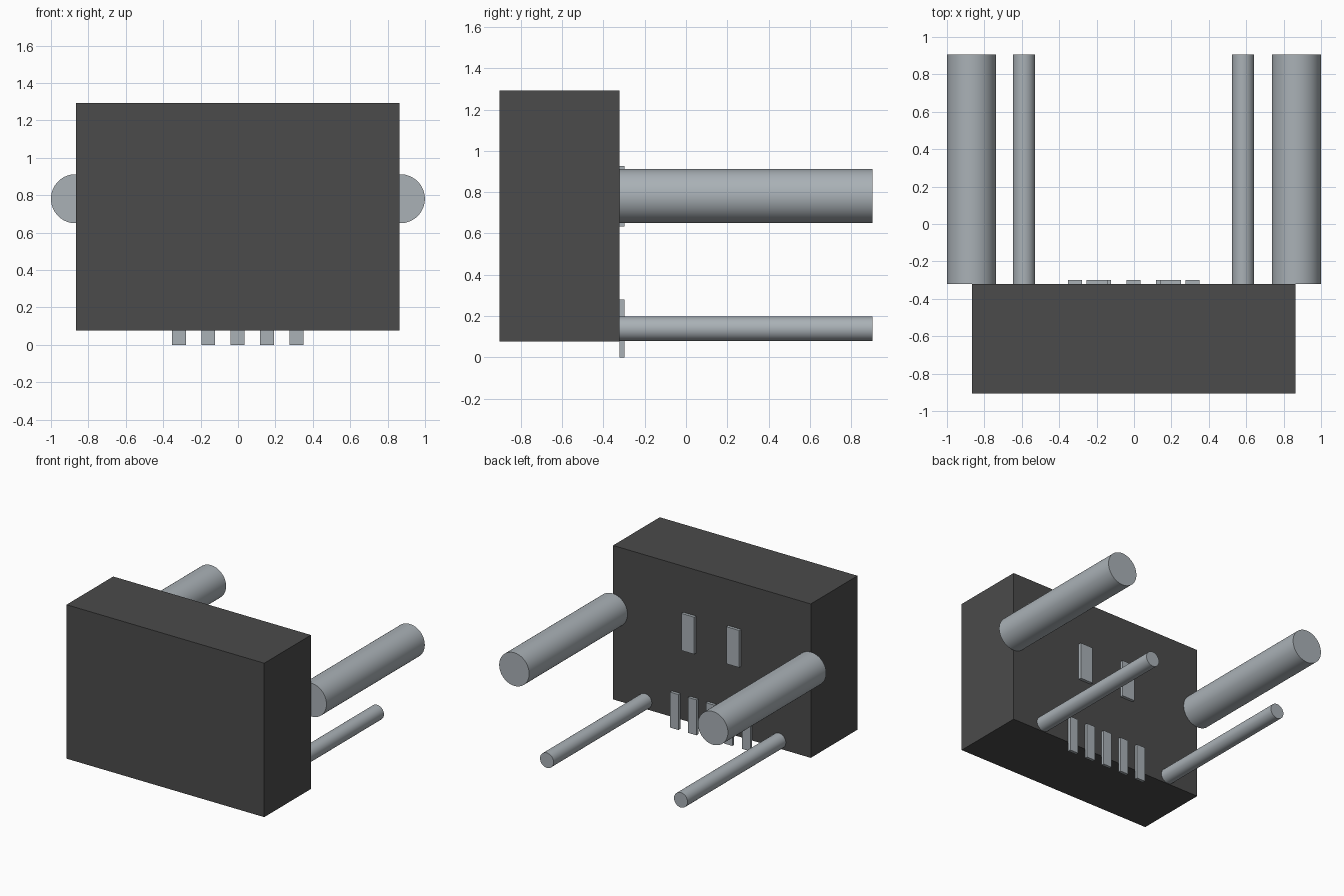
import bpy
import math

cube = bpy.data.objects.get("Cube")
if cube:
    bpy.data.objects.remove(cube, do_unlink=True)


def make_material(name, rgb):
    mat = bpy.data.materials.new(name)
    mat.use_nodes = True
    mat.diffuse_color = (*rgb, 1)
    mat.node_tree.nodes["Principled BSDF"].inputs["Base Color"].default_value = (*rgb, 1)
    return mat


DARK = make_material("dark grey plastic", (0.07, 0.07, 0.07))
METAL = make_material("light grey metal", (0.40, 0.44, 0.47))


def box(name, xs, ys, zs, mat):
    """Box spanning the given (min, max) ranges."""
    spans = (xs, ys, zs)
    bpy.ops.mesh.primitive_cube_add(size=1, location=[(a + b) / 2 for a, b in spans])
    obj = bpy.context.object
    obj.name = name
    obj.scale = [b - a for a, b in spans]
    bpy.ops.object.transform_apply(location=False, rotation=False, scale=True)
    obj.data.materials.append(mat)
    return obj


def rod(name, x, z, radius, y0, y1, mat):
    """Smooth cylinder running along y."""
    bpy.ops.mesh.primitive_cylinder_add(vertices=64, radius=radius, depth=y1 - y0,
                                        location=(x, (y0 + y1) / 2, z),
                                        rotation=(math.pi / 2, 0, 0))
    obj = bpy.context.object
    obj.name = name
    obj.data.materials.append(mat)
    bpy.ops.object.shade_smooth_by_angle(angle=math.radians(40))
    return obj


FRONT, BACK, END = -0.905, -0.322, 0.905
PAD_Y = (BACK, -0.299)

# Main housing
box("housing", (-0.865, 0.863), (FRONT, BACK), (0.076, 1.292), DARK)

# Thick and thin rods projecting from the back
for side, thick_x, thin_x in (("right", -0.869, -0.588), ("left", 0.868, 0.583)):
    rod(side + "_thick_rod", thick_x, 0.781, 0.131, BACK, END, METAL)
    rod(side + "_thin_rod", thin_x, 0.138, 0.059, BACK, END, METAL)

# Row of contact pads overhanging the bottom edge
for i in range(5):
    x = -0.002 + (i - 2) * 0.157
    box(f"lower_contact_{i + 1}", (x - 0.037, x + 0.037), PAD_Y, (0.0, 0.28), METAL)

# Pair of larger pads higher on the back
for side, x in (("right", -0.199), ("left", 0.194)):
    box(side + "_upper_contact", (x - 0.056, x + 0.056), PAD_Y, (0.635, 0.928), METAL)
